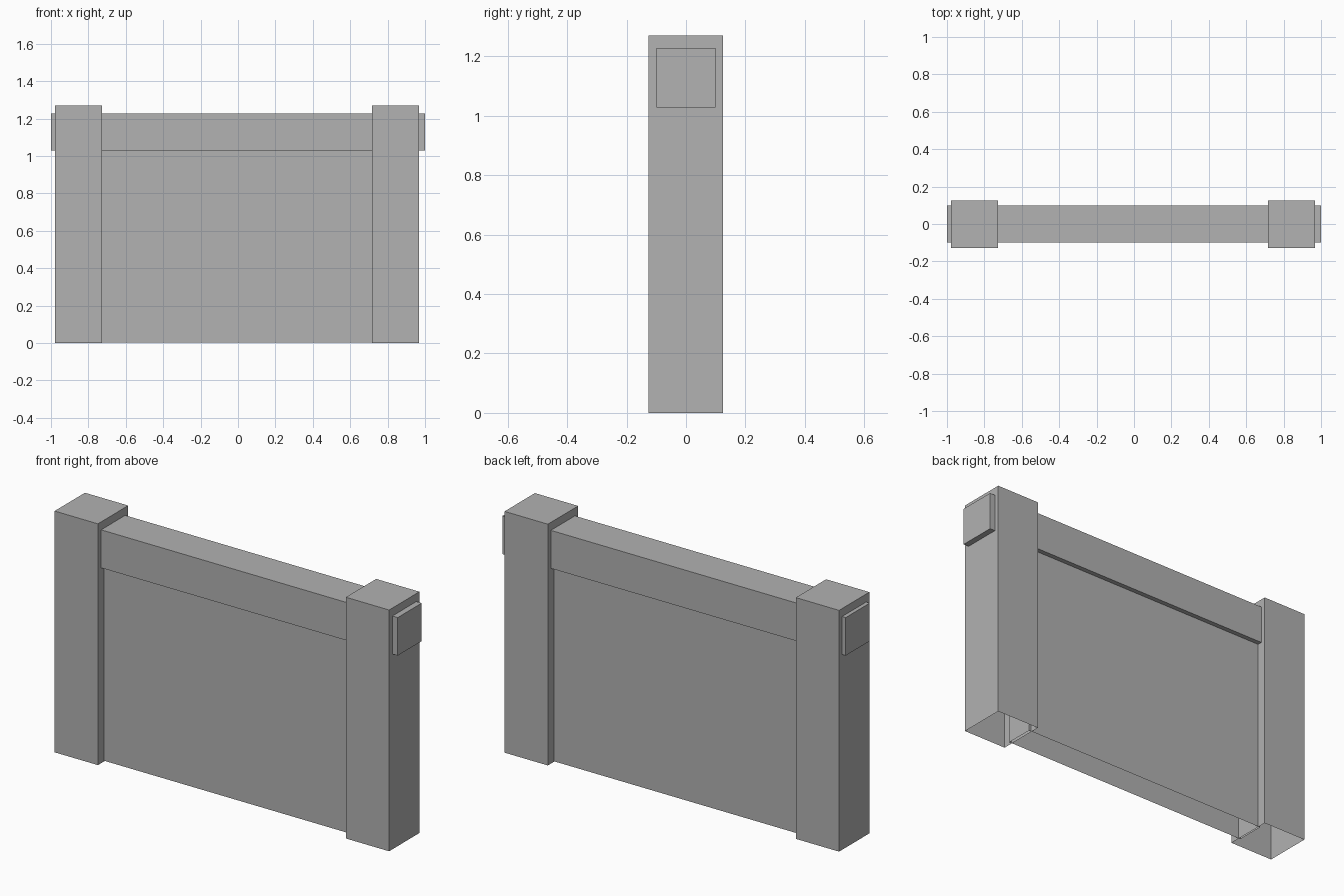
import bpy
import bmesh
from mathutils import Matrix, Vector

cube = bpy.data.objects.get("Cube")
if cube:
    bpy.data.objects.remove(cube, do_unlink=True)

# One plain grey for the whole barrier
grey = bpy.data.materials.new("plain_grey")
grey.use_nodes = True
colour = (0.445, 0.445, 0.445, 1.0)
grey.diffuse_color = colour
grey.node_tree.nodes["Principled BSDF"].inputs["Base Color"].default_value = colour


def box(name, low, high, open_bottom=False):
    """Flat-shaded box between two corners, optionally without its underside."""
    low, high = Vector(low), Vector(high)
    bm = bmesh.new()
    bmesh.ops.create_cube(bm, size=1)
    if open_bottom:
        under = [f for f in bm.faces if f.normal.z < -0.5]
        bmesh.ops.delete(bm, geom=under, context='FACES_ONLY')
    place = Matrix.Translation((low + high) / 2) @ Matrix.Diagonal((high - low).to_4d())
    place[3][3] = 1
    bm.transform(place)
    mesh = bpy.data.meshes.new(name)
    bm.to_mesh(mesh)
    bm.free()
    mesh.materials.append(grey)
    obj = bpy.data.objects.new(name, mesh)
    bpy.context.collection.objects.link(obj)
    return obj


# Hollow posts, open underneath
half = 0.126
for name, x in (("right_post", -0.853), ("left_post", 0.843)):
    box(name, (x - half, -0.127, 0), (x + half, 0.125, 1.27), open_bottom=True)

# Thin wall between the posts, open underneath
box("wall_panel", (-0.74, -0.075, 0.003), (0.73, 0.075, 1.08), open_bottom=True)

# Top rail running through both posts
box("top_rail", (-1, -0.1, 1.028), (1, 0.1, 1.228))
